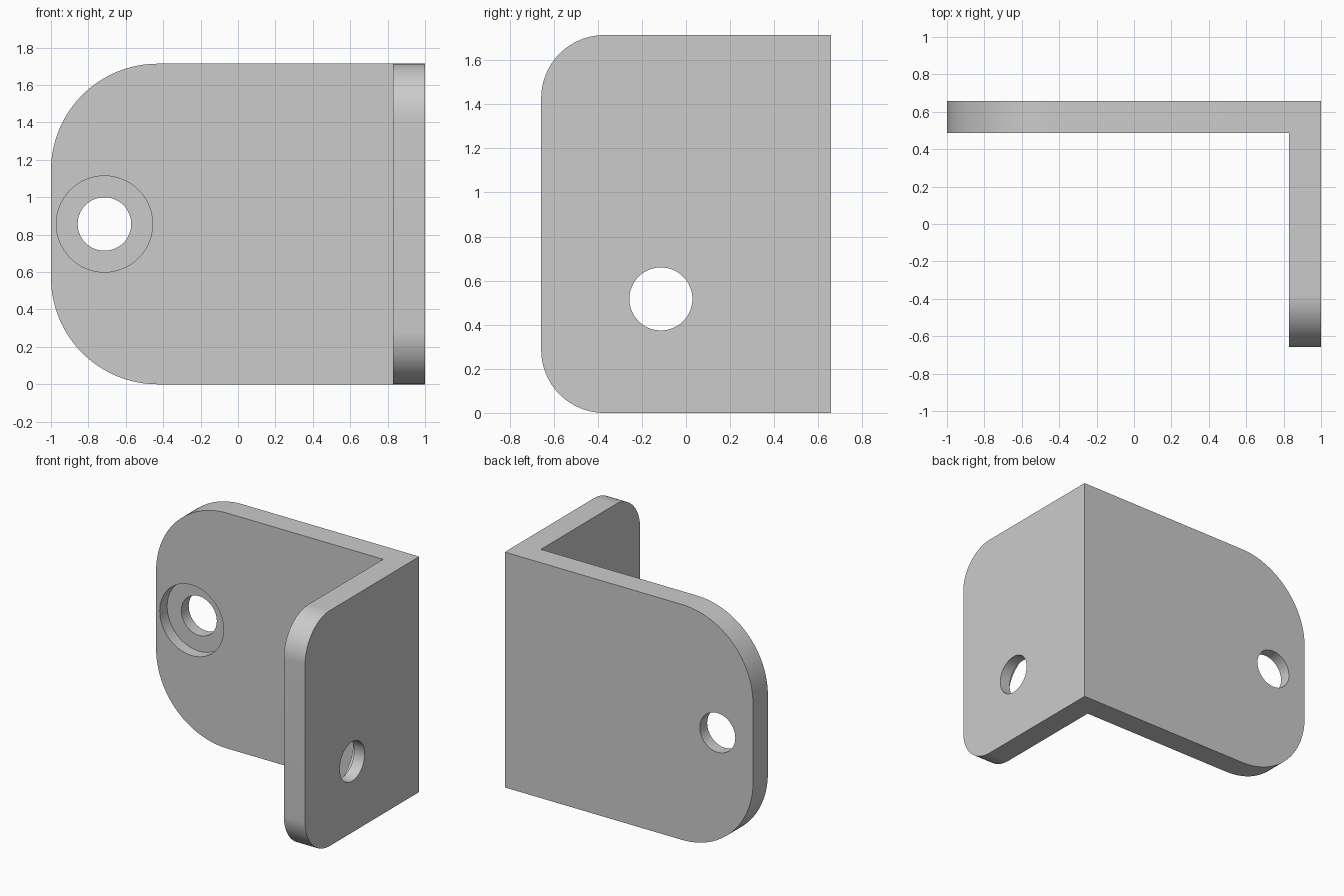
import bpy, bmesh
from math import pi
from mathutils import Matrix, Vector

if "Cube" in bpy.data.objects:
    bpy.data.objects.remove(bpy.data.objects["Cube"], do_unlink=True)

X, Y, H = 1.0, 0.657, 1.714      # half width, half depth, height
T = 0.171                        # plate thickness
HOLE_R, BORE_R = 0.143, 0.257    # through hole and counterbore radii
BACK_R, SIDE_R = 0.571, 0.286    # corner radii of the two plates

grey = bpy.data.materials.new("plain grey")
grey.use_nodes = True
colour = (0.6, 0.6, 0.6, 1)
grey.diffuse_color = colour
grey.node_tree.nodes["Principled BSDF"].inputs["Base Color"].default_value = colour


def make_object(name, bm):
    bmesh.ops.recalc_face_normals(bm, faces=bm.faces)
    mesh = bpy.data.meshes.new(name)
    bm.to_mesh(mesh)
    bm.free()
    mesh.materials.append(grey)
    obj = bpy.data.objects.new(name, mesh)
    bpy.context.collection.objects.link(obj)
    return obj


def round_end(bm, axis, end, radius):
    """Round the two corners where a plate ends at the given coordinate."""
    edges = [e for e in bm.edges
             if all(abs(v.co[axis] - end) < 1e-4 for v in e.verts)
             and abs(e.verts[0].co.z - e.verts[1].co.z) < 1e-4]
    bmesh.ops.bevel(bm, geom=edges, offset=radius, offset_type='OFFSET',
                    segments=24, profile=0.5, affect='EDGES')


def cylinder(name, centre, radius, depth, turn):
    bm = bmesh.new()
    bmesh.ops.create_cone(bm, cap_ends=True, segments=64, radius1=radius,
                          radius2=radius, depth=depth,
                          matrix=Matrix.Translation(centre) @ turn)
    obj = make_object(name, bm)
    obj.hide_render = True
    return obj


# Angle bracket: extruded L profile with rounded free ends
bm = bmesh.new()
outline = [(-X, Y), (-X, Y - T), (X - T, Y - T), (X - T, -Y), (X, -Y), (X, Y)]
base = bm.faces.new([bm.verts.new((x, y, 0)) for x, y in outline])
top = bmesh.ops.extrude_face_region(bm, geom=[base])["geom"]
bmesh.ops.translate(bm, vec=(0, 0, H),
                    verts=[v for v in top if isinstance(v, bmesh.types.BMVert)])
round_end(bm, 0, -X, BACK_R)
round_end(bm, 1, -Y, SIDE_R)
bracket = make_object("angle_bracket", bm)

# Counterbored holes, sunk from the inner face of each plate
along_y = Matrix.Rotation(pi / 2, 4, 'X')
along_x = Matrix.Rotation(pi / 2, 4, 'Y')
holes = [
    ("back", Vector((-0.714, Y - T, H / 2)), Vector((0, -1, 0)), along_y),
    ("side", Vector((X - T, -0.114, 0.517)), Vector((-1, 0, 0)), along_x),
]
cutters = []
for name, centre, outward, turn in holes:
    cutters.append(cylinder(name + "_hole_cutter", centre, HOLE_R, 4 * T, turn))
    # Centred on the inner face, so it sinks to half the thickness
    cutters.append(cylinder(name + "_counterbore_cutter", centre, BORE_R, T, turn))

bpy.ops.object.select_all(action='DESELECT')
bpy.context.view_layer.objects.active = bracket
bracket.select_set(True)
for cutter in cutters:
    mod = bracket.modifiers.new(cutter.name, 'BOOLEAN')
    mod.operation = 'DIFFERENCE'
    mod.solver = 'EXACT'
    mod.object = cutter
    bpy.ops.object.modifier_apply(modifier=mod.name)
for cutter in cutters:
    bpy.data.objects.remove(cutter, do_unlink=True)

bpy.ops.object.shade_smooth_by_angle(angle=pi / 6)
